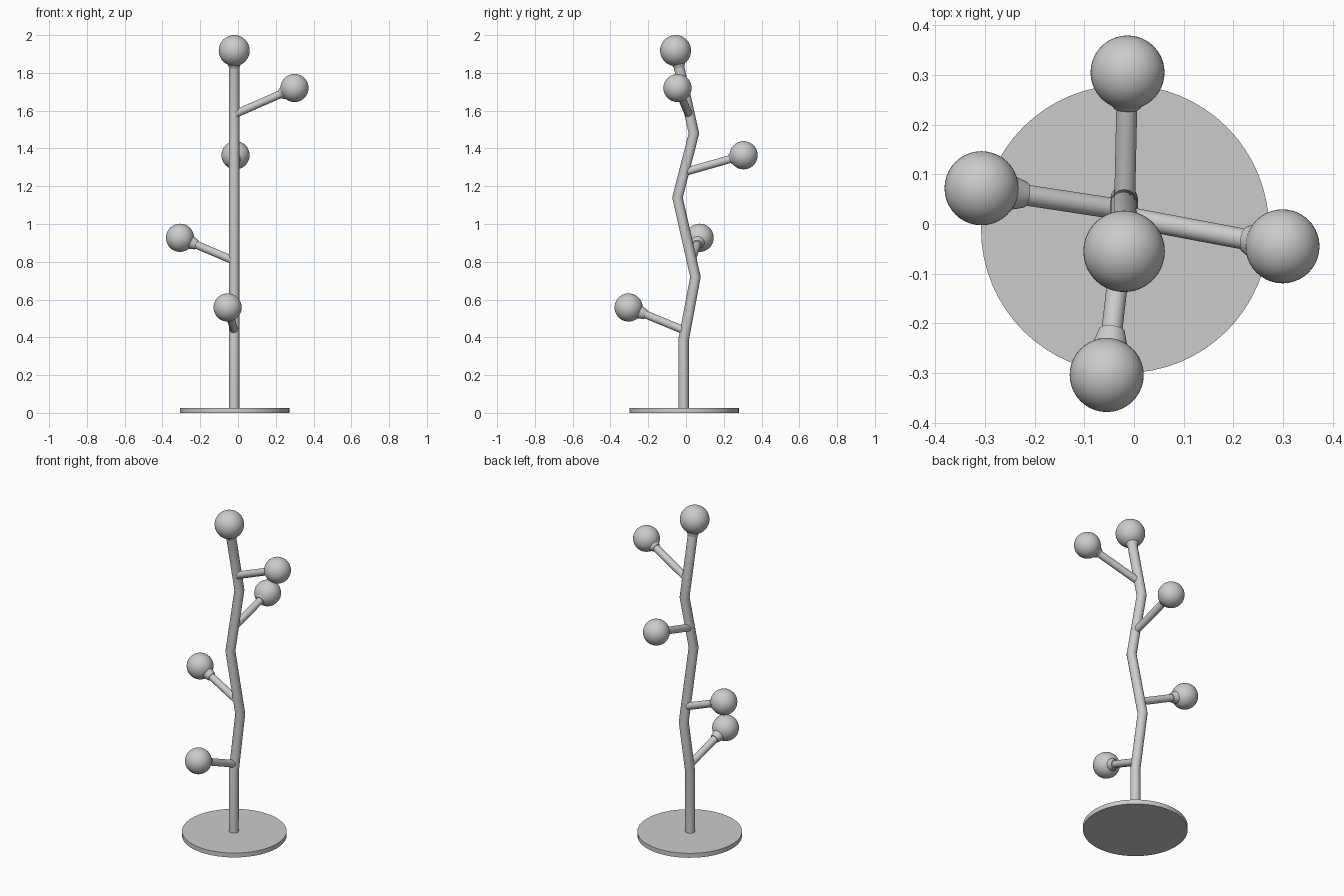
import bpy, math
from mathutils import Vector

if "Cube" in bpy.data.objects:
    bpy.data.objects.remove(bpy.data.objects["Cube"])


def smooth(name):
    ob = bpy.context.object
    ob.name = name
    bpy.ops.object.shade_smooth_by_angle(angle=math.radians(40))
    return ob


def cone(name, a, b, r1, r2, sides=32):
    a, b = Vector(a), Vector(b)
    d = b - a
    bpy.ops.mesh.primitive_cone_add(vertices=sides, radius1=r1, radius2=r2, depth=d.length,
                                    location=(a + b) / 2,
                                    rotation=d.to_track_quat('Z', 'Y').to_euler())
    return smooth(name)


def ball(name, c, r):
    bpy.ops.mesh.primitive_uv_sphere_add(segments=40, ring_count=24, radius=r, location=c)
    return smooth(name)


def knob(name, start, centre, r, collar):
    # ball with a small flared collar where the stem meets it
    centre = Vector(centre)
    back = (Vector(start) - centre).normalized()
    ball(name + "_ball", centre, r)
    cone(name + "_collar", centre + back * collar, centre + back * (r - 0.012), 0.026, 0.036)


# Round base plate
cone("base_plate", (-0.018, -0.01, 0), (-0.018, -0.01, 0.027), 0.29, 0.29, 64)

# Zigzag trunk swept along a path
X = -0.02
path = [(-0.012, 0.01), (-0.012, 0.39), (0.05, 0.72), (-0.045, 1.14),
        (0.042, 1.48), (-0.05, 1.89)]
cu = bpy.data.curves.new("trunk", 'CURVE')
cu.dimensions = '3D'
cu.bevel_depth = 0.028
cu.bevel_resolution = 6
cu.use_fill_caps = True
sp = cu.splines.new('POLY')
sp.points.add(len(path) - 1)
for p, (y, z) in zip(sp.points, path):
    p.co = (X, y, z, 1)
trunk = bpy.data.objects.new("trunk", cu)
bpy.context.collection.objects.link(trunk)
bpy.ops.object.select_all(action='DESELECT')
trunk.select_set(True)
bpy.context.view_layer.objects.active = trunk
bpy.ops.object.convert(target='MESH')
smooth("trunk")

# Top knob
knob("top", (X, 0.042, 1.48), (X, -0.055, 1.918), 0.082, 0.097)

# Side branches: start on trunk, ball centre, collar distance
branches = {
    "front_branch": ((X, -0.005, 0.435), (-0.055, -0.304, 0.558), 0.098),
    "left_branch": ((X, 0.028, 0.805), (-0.307, 0.072, 0.927), 0.096),
    "back_branch": ((X, -0.008, 1.275), (-0.013, 0.305, 1.364), 0.075),
    "right_branch": ((X, 0.015, 1.58), (0.299, -0.045, 1.72), 0.083),
}
for name, (start, centre, collar) in branches.items():
    cone(name, start, centre, 0.021, 0.021)
    knob(name, start, centre, 0.0745, collar)
